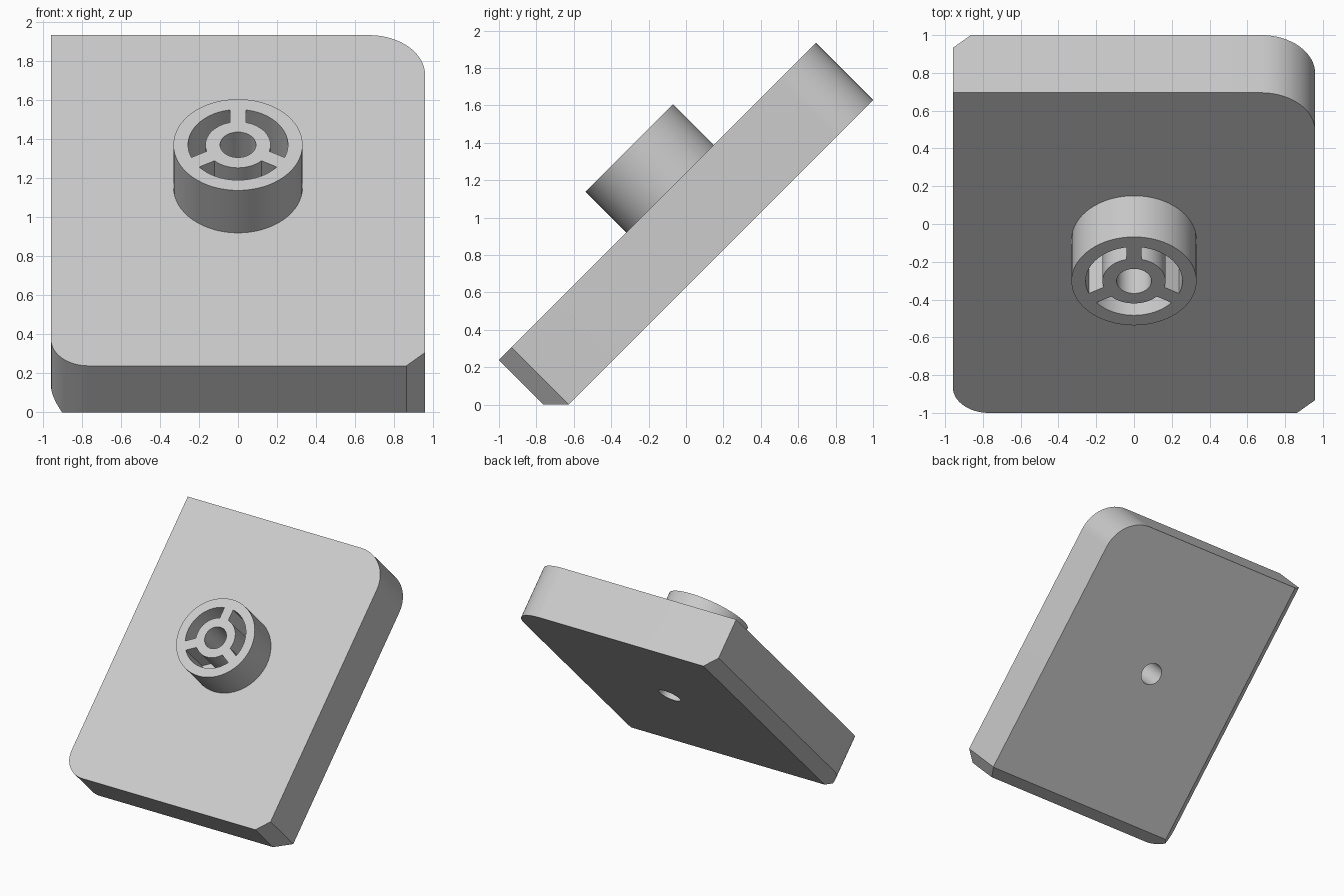
import bpy, bmesh, math
from mathutils import Matrix, Vector

if "Cube" in bpy.data.objects:
    bpy.data.objects.remove(bpy.data.objects["Cube"])

U = 0.0959                      # base module
HW, LEN, THICK = 10 * U, 25 * U, 4.5 * U
BOSS_V, BOSS_H, BOSS_R = 13.5 * U, 0.308, 0.331
RING_R, HUB_R, BORE_R, RIB = 0.256, 0.167, 0.092, 0.04

grey = bpy.data.materials.new("light_grey")
grey.diffuse_color = (0.6, 0.6, 0.6, 1)
grey.use_nodes = True
grey.node_tree.nodes["Principled BSDF"].inputs["Base Color"].default_value = grey.diffuse_color


def arc(cx, cy, r, a0, a1, n):
    return [(cx + r * math.cos(a0 + (a1 - a0) * i / n),
             cy + r * math.sin(a0 + (a1 - a0) * i / n)) for i in range(n + 1)]


def circle(r):
    return arc(0, BOSS_V, r, 0, math.tau, 64)[:-1]


def prism(name, profile, z0, z1, cut=None):
    """Extrude a profile; optionally slice off one edge with a plane."""
    bm = bmesh.new()
    low = [bm.verts.new((x, y, z0)) for x, y in profile]
    high = [bm.verts.new((x, y, z1)) for x, y in profile]
    bm.faces.new(low[::-1])
    bm.faces.new(high)
    n = len(profile)
    for i in range(n):
        j = (i + 1) % n
        bm.faces.new((low[i], low[j], high[j], high[i]))
    if cut:
        slice_off(bm, *cut)
    bmesh.ops.recalc_face_normals(bm, faces=bm.faces)
    me = bpy.data.meshes.new(name)
    bm.to_mesh(me)
    bm.free()
    me.materials.append(grey)
    ob = bpy.data.objects.new(name, me)
    bpy.context.collection.objects.link(ob)
    return ob


def slice_off(bm, co, no):
    res = bmesh.ops.bisect_plane(bm, geom=bm.verts[:] + bm.edges[:] + bm.faces[:],
                                 plane_co=co, plane_no=no, clear_outer=True)
    edges = [e for e in res["geom_cut"] if isinstance(e, bmesh.types.BMEdge)]
    bmesh.ops.contextual_create(bm, geom=edges)
    bmesh.ops.recalc_face_normals(bm, faces=bm.faces)


def combine(target, other, operation):
    mod = target.modifiers.new("bool", "BOOLEAN")
    mod.object, mod.operation, mod.solver = other, operation, "EXACT"
    bpy.context.view_layer.objects.active = target
    bpy.ops.object.modifier_apply(modifier=mod.name)
    bpy.data.objects.remove(other)


# Plate: one chamfered, two rounded and one square corner, bevelled rear edge
R1, R2 = 3 * U, 2 * U
outline = [(HW - U, 0), (HW, U)]
outline += arc(HW - R1, LEN - R1, R1, 0, math.pi / 2, 16)
outline += [(-HW, LEN)]
outline += arc(-HW + R2, R2, R2, math.pi, 1.5 * math.pi, 16)
plate = prism("tilted_plate", outline, -THICK, 0,
              cut=(Vector((-HW + U, 0, -THICK)), Vector((-1, 0, -1))))

# Boss with three curved pockets between the ribs
boss = prism("boss", circle(BOSS_R), -0.03, BOSS_H)
for k in range(3):
    a, b = math.radians(90 + 120 * k), math.radians(210 + 120 * k)
    do, di = math.asin(RIB / RING_R), math.asin(RIB / HUB_R)
    shape = arc(0, BOSS_V, RING_R, a + do, b - do, 20)
    shape += arc(0, BOSS_V, HUB_R, b - di, a + di, 20)
    combine(boss, prism("pocket_cutter", shape, -0.1, BOSS_H + 0.1), "DIFFERENCE")
combine(plate, boss, "UNION")

# Bore through everything
combine(plate, prism("bore_cutter", circle(BORE_R), -1, 1), "DIFFERENCE")

# Tilt back 45 degrees and cut a flat foot at the ground
bm = bmesh.new()
bm.from_mesh(plate.data)
bm.transform(Matrix.Translation((0, -1, 0.239)) @ Matrix.Rotation(math.pi / 4, 4, "X"))
slice_off(bm, Vector((0, 0, 0)), Vector((0, 0, -1)))
bm.to_mesh(plate.data)
bm.free()

plate.select_set(True)
bpy.context.view_layer.objects.active = plate
bpy.ops.object.shade_smooth_by_angle(angle=math.radians(30))
